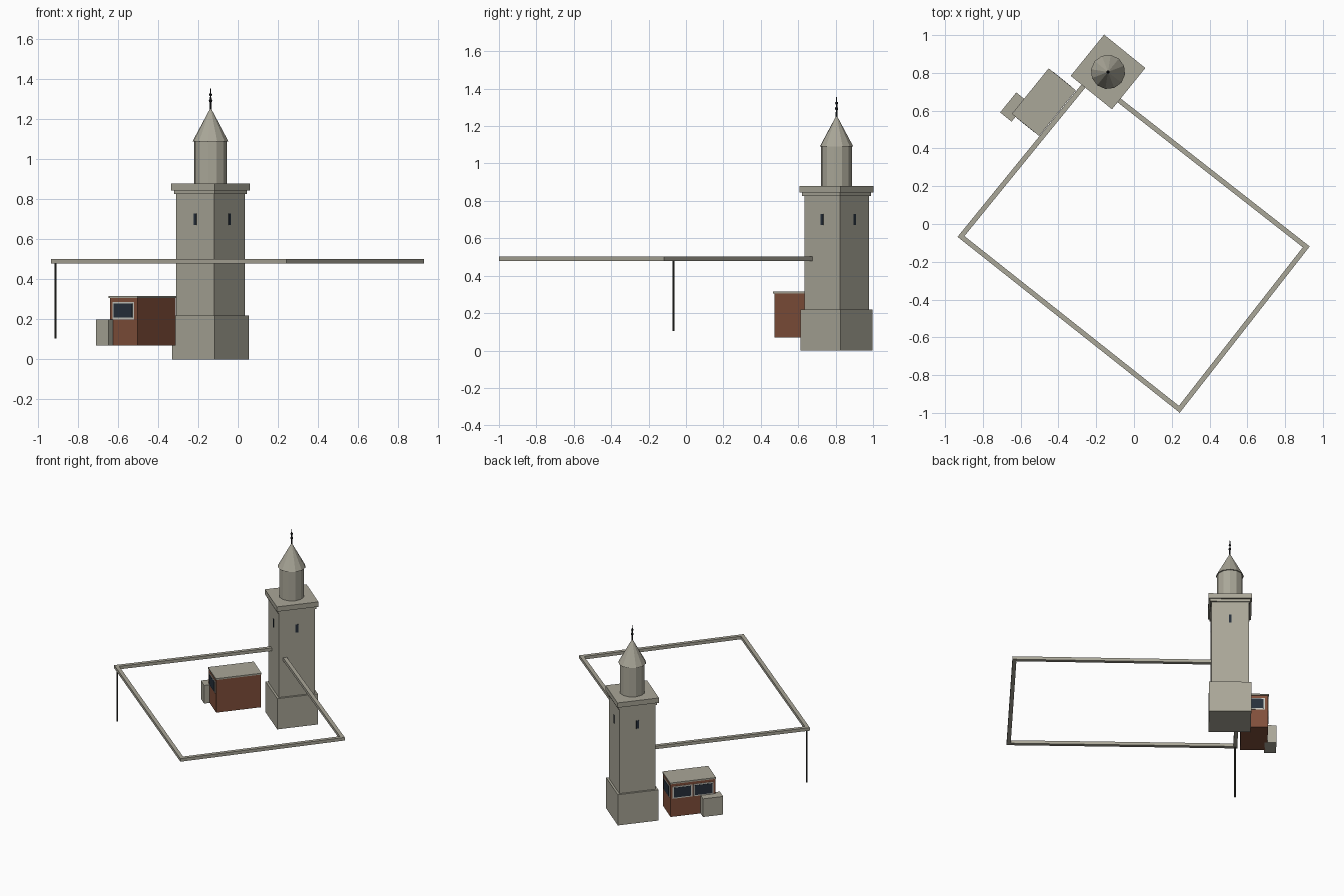
import bpy, bmesh, math
from mathutils import Matrix, Vector

if "Cube" in bpy.data.objects:
    bpy.data.objects.remove(bpy.data.objects["Cube"], do_unlink=True)


def material(name, r, g, b):
    m = bpy.data.materials.new(name)
    m.use_nodes = True
    m.diffuse_color = (r, g, b, 1)
    m.node_tree.nodes["Principled BSDF"].inputs["Base Color"].default_value = (r, g, b, 1)
    return m


stone = material("warm grey stone", 0.40, 0.385, 0.315)
brick = material("red brown brick", 0.22, 0.08, 0.044)
glass = material("dark glass", 0.02, 0.03, 0.045)
trim = material("pale window frame", 0.58, 0.58, 0.53)
iron = material("black iron", 0.012, 0.013, 0.016)
pole_grey = material("dark pole", 0.035, 0.035, 0.03)

TURN = Matrix.Rotation(math.radians(51), 4, 'Z')
TOWER = Matrix.Translation((-0.1375, 0.805, 0)) @ TURN
HUT = Matrix.Translation((-0.477, 0.645, 0)) @ TURN


def finish(name, bm, mat, frame=None):
    bmesh.ops.recalc_face_normals(bm, faces=bm.faces)
    mesh = bpy.data.meshes.new(name)
    bm.to_mesh(mesh)
    bm.free()
    mesh.materials.append(mat)
    ob = bpy.data.objects.new(name, mesh)
    if frame:
        ob.matrix_world = frame
    bpy.context.collection.objects.link(ob)
    return ob


def box(name, frame, centre, size, mat):
    bm = bmesh.new()
    bmesh.ops.create_cube(bm, size=1, matrix=Matrix.Translation(centre) @ Matrix.Diagonal((*size, 1)))
    return finish(name, bm, mat, frame)


def block(name, frame, length, width, z0, z1, mat):
    return box(name, frame, (0, 0, (z0 + z1) / 2), (length, width, z1 - z0), mat)


def round_part(name, frame, r0, r1, z0, z1, mat, sides=12):
    bm = bmesh.new()
    bmesh.ops.create_cone(bm, cap_ends=True, segments=sides, radius1=r0, radius2=r1,
                          depth=z1 - z0, matrix=Matrix.Translation((0, 0, (z0 + z1) / 2)))
    return finish(name, bm, mat, frame)


def side(frame, quarter, distance):
    """Frame on a wall: x points outwards, y runs along the wall."""
    return frame @ Matrix.Rotation(quarter * math.pi / 2, 4, 'Z') @ Matrix.Translation((distance, 0, 0))


# Square tower
block("tower_base", TOWER, 0.274, 0.274, 0, 0.22, stone)
block("tower_shaft", TOWER, 0.245, 0.245, 0.22, 0.826, stone)
block("tower_cornice", TOWER, 0.261, 0.261, 0.826, 0.845, stone)
block("tower_platform", TOWER, 0.281, 0.281, 0.845, 0.88, stone)
for q in range(4):
    box(f"slit_window_{q + 1}", side(TOWER, q, 0.1225), (0, 0, 0.7), (0.006, 0.018, 0.058), glass)

# Round turret, conical roof and finial
round_part("turret", TOWER, 0.083, 0.083, 0.88, 1.09, stone)
round_part("turret_roof", TOWER, 0.091, 0.002, 1.09, 1.255, stone)
round_part("finial_rod", TOWER, 0.005, 0.003, 1.24, 1.355, iron, 8)
for i, (z, r) in enumerate(((1.293, 0.009), (1.323, 0.008))):
    bm = bmesh.new()
    bmesh.ops.create_uvsphere(bm, u_segments=8, v_segments=6, radius=r,
                              matrix=Matrix.Translation((0, 0, z)))
    finish(f"finial_knob_{i + 1}", bm, iron, TOWER)

# Mitred wall rail running round the yard
path = [Vector(p) for p in ((-0.255, 0.746), (-0.916, -0.066), (0.24, -0.981),
                            (0.912, -0.121), (-0.095, 0.667))]
half_width, low, high = 0.013, 0.48, 0.502
bm = bmesh.new()
rings = []
for i, p in enumerate(path):
    before = (p - path[i - 1]).normalized() if i else None
    after = (path[i + 1] - p).normalized() if i < len(path) - 1 else None
    a, b = before or after, after or before
    n1, n2 = Vector((-a.y, a.x)), Vector((-b.y, b.x))
    off = (n1 + n2) * half_width / (1 + n1.dot(n2))
    rings.append([bm.verts.new((*(p + s * off), z))
                  for s, z in ((1, low), (1, high), (-1, high), (-1, low))])
for r, s in zip(rings, rings[1:]):
    for k in range(4):
        bm.faces.new((r[k], r[k - 1], s[k - 1], s[k]))
bm.faces.new(rings[0])
bm.faces.new(rings[-1])
finish("wall_rail", bm, stone)

# Thin pole below the rail corner
round_part("corner_pole", Matrix.Translation((-0.912, -0.066, 0)), 0.005, 0.005, 0.105, 0.482, pole_grey, 8)

# Brick hut with flat roof and side annex
length, width = 0.302, 0.176
block("hut_walls", HUT, length, width, 0.07, 0.306, brick)
block("hut_roof", HUT, 0.31, 0.186, 0.306, 0.316, stone)
box("hut_annex", HUT, (-0.12, 0.107, 0.135), (0.136, 0.078, 0.13), stone)


def window(name, frame, along, w):
    box(name + "_frame", frame, (0, along, 0.243), (0.006, w, 0.086), trim)
    box(name + "_glass", frame, (0.001, along, 0.243), (0.008, w - 0.018, 0.07), glass)


window("hut_end_window_a", side(HUT, 0, length / 2), 0, 0.137)
window("hut_end_window_b", side(HUT, 2, length / 2), 0, 0.137)
for tag, along in (("a", -0.072), ("b", 0.072)):
    window("hut_long_window_" + tag, side(HUT, 1, width / 2), along, 0.134)
